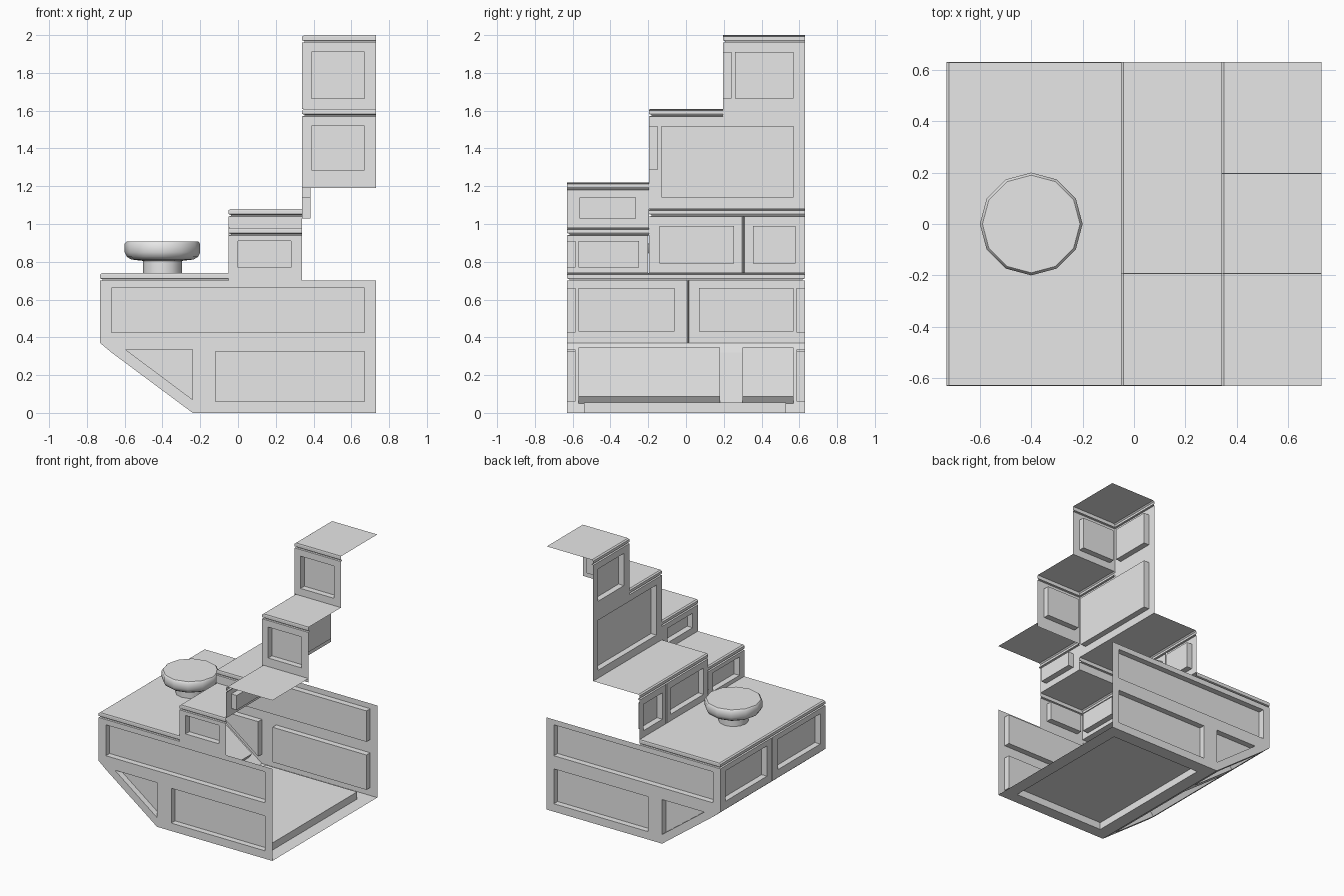
import bpy, bmesh, math
from mathutils import Vector
from mathutils.geometry import tessellate_polygon

if "Cube" in bpy.data.objects:
    bpy.data.objects.remove(bpy.data.objects["Cube"])

grey = bpy.data.materials.new("plain grey")
grey.diffuse_color = (0.8, 0.8, 0.8, 1)
grey.use_nodes = True
grey.node_tree.nodes["Principled BSDF"].inputs["Base Color"].default_value = grey.diffuse_color


def finish(name, bm):
    bmesh.ops.remove_doubles(bm, verts=bm.verts, dist=1e-5)
    mesh = bpy.data.meshes.new(name)
    bm.to_mesh(mesh)
    bm.free()
    mesh.materials.append(grey)
    ob = bpy.data.objects.new(name, mesh)
    bpy.context.collection.objects.link(ob)
    return ob


def add_face(bm, pts, toward):
    """Add a face whose normal points along 'toward'."""
    f = bm.faces.new([bm.verts.new(p) for p in pts])
    f.normal_update()
    if f.normal.dot(toward) < 0:
        f.normal_flip()


def rect(u0, v0, u1, v1):
    return [(u0, v0), (u1, v0), (u1, v1), (u0, v1)]


def wall(name, place, normal, outline, panels, depth=0.045):
    """Flat sheet with recessed panels; place maps 2D points to 3D."""
    n = Vector(normal).normalized()
    bm = bmesh.new()
    loops = [[Vector(place(*p)) for p in poly] for poly in [outline] + panels]
    flat = [[Vector((p[0], p[1], 0)) for p in poly] for poly in [outline] + panels]
    pts = [p for loop in loops for p in loop]
    for tri in tessellate_polygon(flat):
        add_face(bm, [pts[i] for i in tri], n)
    for loop in loops[1:]:
        back = [p - n * depth for p in loop]
        add_face(bm, back, n)
        centre = sum(loop, Vector()) / len(loop)
        for i in range(len(loop)):
            j = (i + 1) % len(loop)
            add_face(bm, [loop[i], loop[j], back[j], back[i]], centre - (loop[i] + loop[j]) / 2)
    return finish(name, bm)


def left_wall(name, x, outline, panels):
    return wall(name, lambda y, z: (x, y, z), (-1, 0, 0), rect(*outline), [rect(*p) for p in panels])


def front_wall(name, y, outline, panels):
    return wall(name, lambda x, z: (x, y, z), (0, -1, 0), rect(*outline), [rect(*p) for p in panels])


def seam(name, x, y, z0, z1):
    """Narrow vertical V groove between two left walls."""
    bm = bmesh.new()
    for s in (-1, 1):
        add_face(bm, [(x, y + s * .006, z0), (x + .012, y, z0), (x + .012, y, z1), (x, y + s * .006, z1)],
                 Vector((-.1, -s, 0)))
    finish(name, bm)


# lip profile: inset, height below the top
LIP = [(0, -.04), (.012, -.038), (.012, -.032), (0, -.028), (0, -.008), (.01, 0)]


def slab(name, x0, x1, y0, y1, top, front=True, back=False):
    """Thin top sheet with a grooved lip on its exposed edges."""
    bm = bmesh.new()
    rows = []
    for i, (off, dz) in enumerate(LIP):
        oy = 0.002 if i == 5 else off
        fy, by = y0 + oy * front, y1 - oy * back
        rows.append([Vector((x, y, top + dz)) for x, y in
                     ((x1, by), (x0 + off, by), (x0 + off, fy), (x1, fy))])
    sides = [(0, (0, 1, 0))] * back + [(1, (-1, 0, 0))] + [(2, (0, -1, 0))] * front
    for a, b in zip(rows, rows[1:]):
        for k, out in sides:
            quad = [a[k], a[k + 1], b[k + 1], b[k]]
            f = bm.faces.new([bm.verts.new(p) for p in quad])
            f.normal_update()
            rise = b[k + 1] - a[k + 1]
            o = Vector(out)
            # outward side of the profile
            if f.normal.dot(o * rise.z - Vector((0, 0, 1)) * rise.dot(o)) < 0:
                f.normal_flip()
    add_face(bm, rows[-1], Vector((0, 0, 1)))
    finish(name, bm)


# base sides
hull = [(-.73, .70), (-.73, .37), (-.67, .32), (-.24, 0), (.73, 0), (.73, .70)]
side_panels = [rect(-.67, .425, .67, .66), rect(-.12, .06, .67, .325),
               [(-.595, .335), (-.24, .07), (-.24, .335)]]
for name, s in (("base_front", -1), ("base_back", 1)):
    wall(name, lambda x, z, s=s: (x, s * .63, z), (0, s, 0), hull, side_panels)

# base left end
left_wall("base_left_front", -.73, (-.63, .37, .004, .70), [(-.57, .43, -.06, .66)])
left_wall("base_left_back", -.73, (.016, .37, .63, .70), [(.07, .43, .57, .66)])
seam("base_seam", -.73, .01, .37, .70)

# sloping underside
bm = bmesh.new()
add_face(bm, [(-.73, -.63, .37), (-.73, .63, .37), (-.67, .63, .32), (-.67, -.63, .32)], Vector((-1, 0, -1)))
finish("slope_bevel", bm)
wall("slope", lambda y, z: (-.24 - z * .43 / .32, y, z), (-.32, 0, -.43),
     rect(-.63, 0, .63, .32), [rect(-.57, .05, .18, .31), rect(.30, .05, .57, .31)])

# floor with recess below
wall("floor", lambda x, y: (x, y, 0), (0, 0, -1),
     rect(-.24, -.63, .73, .63), [rect(-.14, -.54, .63, .53)], .055)

# deck
slab("deck", -.73, -.05, -.63, .63, .74, back=True)

# middle steps
front_wall("low_step_front", -.63, (-.05, .70, .34, .94), [(0, .77, .28, .91)])
left_wall("low_step_left", -.05, (-.63, .74, -.2, .94), [(-.57, .77, -.25, .91)])
slab("low_step_top", -.05, .34, -.63, -.195, .98)
front_wall("second_step_front", -.195, (-.05, .98, .34, 1.04), [])
left_wall("second_step_left", -.05, (-.195, .74, .297, 1.04), [(-.14, .79, .255, .99)])
left_wall("second_step_left_back", -.05, (.309, .74, .63, 1.04), [(.355, .79, .58, .99)])
seam("second_step_seam", -.05, .303, .74, 1.04)
slab("second_step_top", -.05, .34, -.195, .63, 1.08)

# upper steps
left_wall("third_step_left", .34, (-.63, .98, -.195, 1.18), [(-.565, 1.03, -.265, 1.14)])
slab("third_step_top", .34, .73, -.63, -.195, 1.22, front=False)
left_wall("fourth_step_left", .34, (-.195, 1.08, .63, 1.57), [(-.13, 1.14, .57, 1.52)])
front_wall("fourth_step_front", -.195, (.34, 1.19, .73, 1.57), [(.39, 1.285, .67, 1.52)])
slab("fourth_step_top", .34, .73, -.195, .195, 1.61)
left_wall("top_step_left", .34, (.195, 1.57, .63, 1.96), [(.26, 1.665, .57, 1.91)])
front_wall("top_step_front", .195, (.34, 1.61, .73, 1.96), [(.39, 1.665, .67, 1.91)])
slab("top_step_top", .34, .73, .195, .63, 2.0)

# round stool on the deck
bm = bmesh.new()
profile = [(.104, .74), (.104, .805), (.165, .812), (.188, .826), (.2, .85), (.2, .895), (.19, .907)]
rings = [[bm.verts.new((-.4 + r * math.cos(k * math.pi / 6), r * math.sin(k * math.pi / 6), z))
          for k in range(12)] for r, z in profile]
for a, b in zip(rings, rings[1:]):
    for k in range(12):
        j = (k + 1) % 12
        bm.faces.new([a[k], a[j], b[j], b[k]])
bm.faces.new(rings[-1])
stool = finish("stool", bm)
bpy.context.view_layer.objects.active = stool
stool.select_set(True)
bpy.ops.object.shade_smooth_by_angle(angle=math.radians(40))
